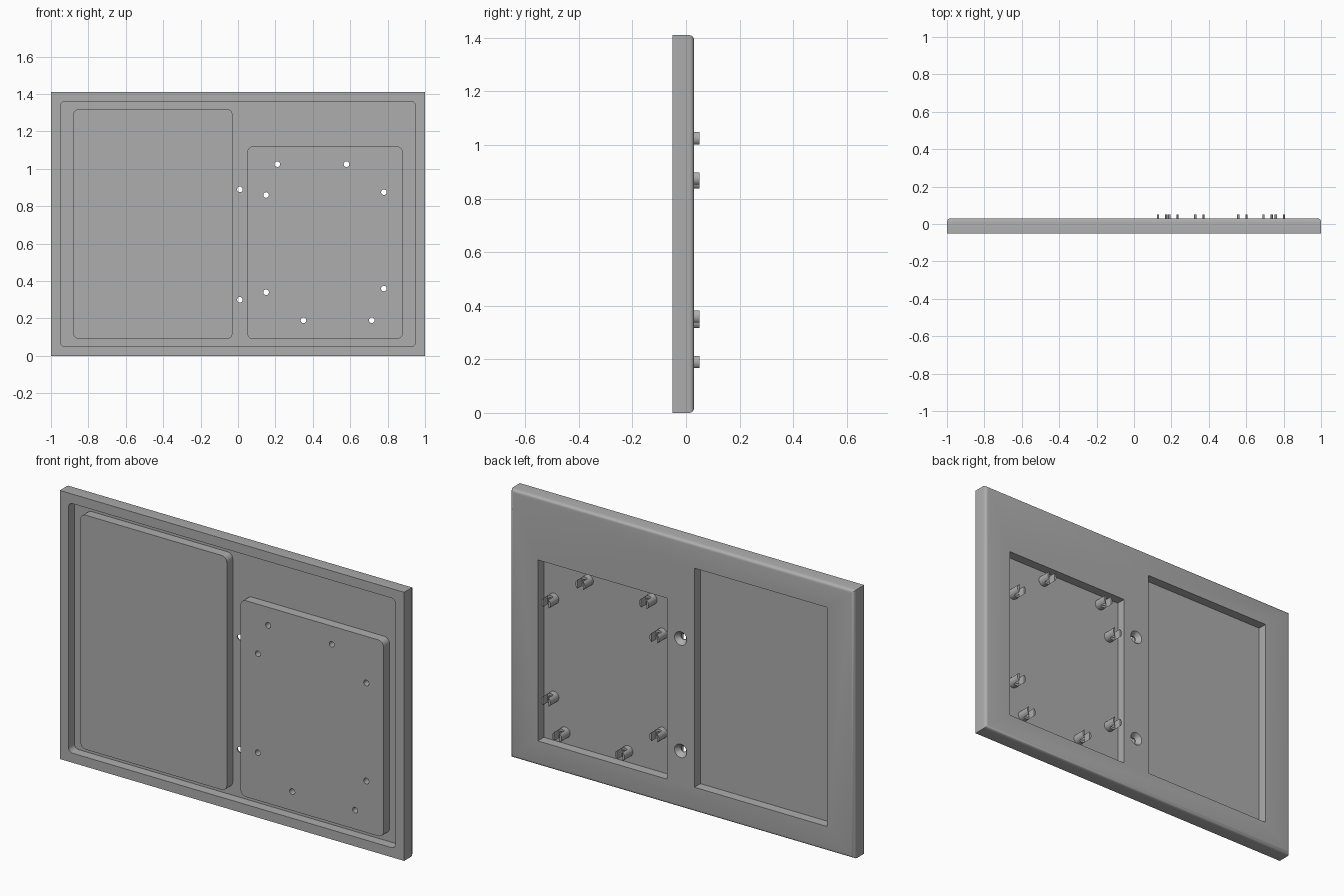
import bpy, bmesh, math
from mathutils import Matrix, Vector

cube = bpy.data.objects.get("Cube")
if cube:
    bpy.data.objects.remove(cube)

FRONT, FLOOR, POCKET, BACK, POST_TOP = -0.05, 0.0, -0.02, 0.03, 0.05

grey = bpy.data.materials.new("plain_grey")
grey.use_nodes = True
colour = (0.42, 0.42, 0.42, 1)
grey.diffuse_color = colour
grey.node_tree.nodes["Principled BSDF"].inputs["Base Color"].default_value = colour


def finish(name, bm):
    bmesh.ops.recalc_face_normals(bm, faces=bm.faces)
    mesh = bpy.data.meshes.new(name)
    bm.to_mesh(mesh)
    bm.free()
    mesh.materials.append(grey)
    obj = bpy.data.objects.new(name, mesh)
    bpy.context.collection.objects.link(obj)
    return obj


def slab(name, x0, x1, z0, z1, y0, y1, radius=0, back_round=0):
    """Prism along y with optional rounded corners and rounded back rim."""
    bm = bmesh.new()
    pts = []
    steps = 5 if radius else 0
    corners = [(x1, z1, -1, -1), (x0, z1, 1, -1), (x0, z0, 1, 1), (x1, z0, -1, 1)]
    for i, (x, z, sx, sz) in enumerate(corners):
        for k in range(steps + 1):
            a = math.pi / 2 * (i + k / max(steps, 1))
            pts.append((x + radius * (sx + math.cos(a)), y0, z + radius * (sz + math.sin(a))))
    face = bm.faces.new([bm.verts.new(p) for p in pts])
    ext = bmesh.ops.extrude_face_region(bm, geom=[face])
    moved = [v for v in ext["geom"] if isinstance(v, bmesh.types.BMVert)]
    bmesh.ops.translate(bm, verts=moved, vec=(0, y1 - y0, 0))
    if back_round:
        rim = [e for e in bm.edges if all(v.co.y > y1 - 0.001 for v in e.verts)]
        bmesh.ops.bevel(bm, geom=rim, offset=back_round, segments=4,
                        profile=0.5, affect="EDGES")
    return finish(name, bm)


def rod(name, x, z, y0, y1, r0, r1, sides=20):
    """Cylinder or cone along y, radius r0 at y0 and r1 at y1."""
    bm = bmesh.new()
    turn = Matrix.Translation(Vector((x, (y0 + y1) / 2, z))) @ Matrix.Rotation(-math.pi / 2, 4, "X")
    bmesh.ops.create_cone(bm, cap_ends=True, segments=sides, radius1=r0,
                          radius2=r1, depth=y1 - y0, matrix=turn)
    return finish(name, bm)


def combine(target, tool, operation):
    mod = target.modifiers.new("shape", "BOOLEAN")
    mod.operation = operation
    mod.solver = "EXACT"
    mod.object = tool
    bpy.context.view_layer.objects.active = target
    bpy.ops.object.modifier_apply(modifier=mod.name)
    bpy.data.objects.remove(tool)


# Outer panel with a shallow tray in the front
panel = slab("panel", -1, 1, 0, 1.41, FRONT, BACK, back_round=0.018)
combine(panel, slab("tray", -0.95, 0.95, 0.05, 1.36, FRONT - 0.05, FLOOR, 0.025), "DIFFERENCE")

# Two raised blocks, hollowed from the back
wall = 0.04
for x0, x1, z0, z1 in [(-0.88, -0.03, 0.09, 1.32), (0.05, 0.88, 0.09, 1.12)]:
    combine(panel, slab("block", x0, x1, z0, z1, FRONT, FLOOR + 0.01, 0.03), "UNION")
    combine(panel, slab("pocket", x0 + wall, x1 - wall, z0 + wall, z1 - wall,
                        POCKET, BACK + 0.05), "DIFFERENCE")

# Countersunk screw holes between the blocks
for z in (0.30, 0.89):
    combine(panel, rod("screw_hole", 0.01, z, -0.1, 0.1, 0.015, 0.015), "DIFFERENCE")
    combine(panel, rod("countersink", 0.01, z, 0.005, BACK + 0.005, 0.014, 0.04), "DIFFERENCE")

# Slotted, drilled posts in the smaller pocket
posts = [(0.21, 1.025), (0.58, 1.025), (0.15, 0.86), (0.78, 0.875),
         (0.15, 0.34), (0.78, 0.36), (0.35, 0.19), (0.715, 0.19)]
for x, z in posts:
    post = rod("post", x, z, POCKET - 0.01, POST_TOP, 0.028, 0.028)
    slot = slab("slot", x - 0.016, x + 0.016, z - 0.05, z + 0.05, 0.01, POST_TOP + 0.05)
    combine(post, slot, "DIFFERENCE")
    combine(panel, post, "UNION")
    combine(panel, rod("post_hole", x, z, -0.1, 0.1, 0.015, 0.015), "DIFFERENCE")

bpy.ops.object.select_all(action="DESELECT")
panel.select_set(True)
bpy.context.view_layer.objects.active = panel
bpy.ops.object.shade_smooth_by_angle(angle=math.radians(30))
